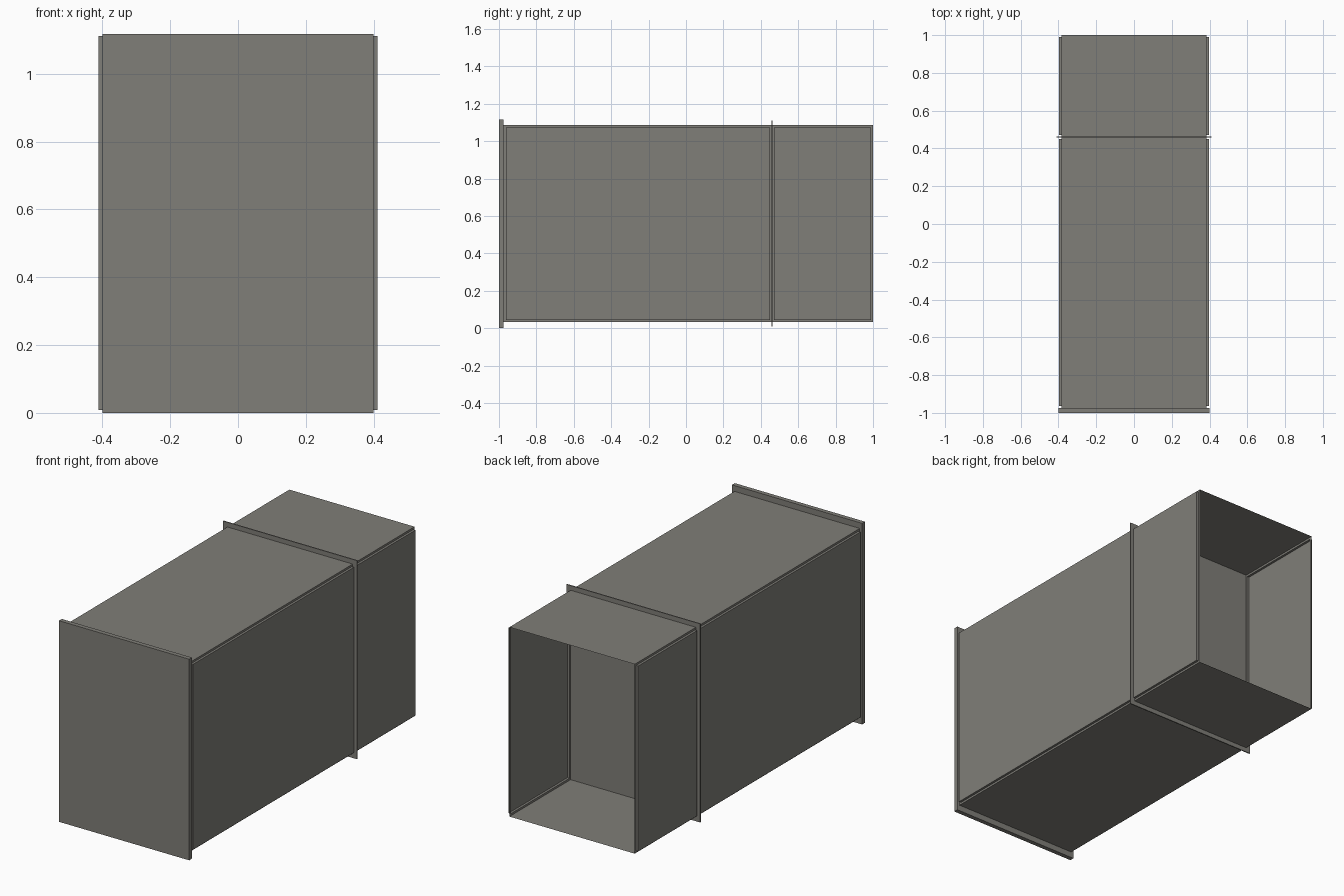
import bpy, bmesh

if "Cube" in bpy.data.objects:
    bpy.data.objects.remove(bpy.data.objects["Cube"])

grey = bpy.data.materials.new("warm grey")
grey.diffuse_color = (0.215, 0.209, 0.188, 1)
grey.use_nodes = True
grey.node_tree.nodes["Principled BSDF"].inputs["Base Color"].default_value = grey.diffuse_color

HW, Z0, Z1 = 0.385, 0.033, 1.085   # shell half width, bottom, top
FRONT, DIV, BACK = -0.975, 0.46, 1.0


def finish(name, bm):
    me = bpy.data.meshes.new(name)
    bm.to_mesh(me)
    bm.free()
    me.materials.append(grey)
    ob = bpy.data.objects.new(name, me)
    bpy.context.collection.objects.link(ob)
    return ob


def box(bm, x0, x1, y0, y1, z0, z1):
    geo = bmesh.ops.create_cube(bm, size=1)
    for v in geo["verts"]:
        v.co = ((x0 + x1) / 2 + v.co.x * (x1 - x0),
                (y0 + y1) / 2 + v.co.y * (y1 - y0),
                (z0 + z1) / 2 + v.co.z * (z1 - z0))


def plate(name, hw, y0, y1, z0, z1):
    bm = bmesh.new()
    box(bm, -hw, hw, y0, y1, z0, z1)
    return finish(name, bm)


def sleeve(name, y0, y1):
    # thin open-ended sleeve whose side faces bulge out as raised panels
    bm = bmesh.new()
    box(bm, -HW, HW, y0, y1, Z0, Z1)
    bm.normal_update()
    ends = [f for f in bm.faces if abs(f.normal.y) > 0.9]
    bmesh.ops.delete(bm, geom=ends, context='FACES_ONLY')
    bm.normal_update()
    for f in [f for f in bm.faces if abs(f.normal.x) > 0.9]:
        s = 1 if f.normal.x > 0 else -1
        bmesh.ops.inset_region(bm, faces=[f], thickness=0.016, use_boundary=True)
        ext = bmesh.ops.extrude_discrete_faces(bm, faces=[f])
        for v in ext["faces"][0].verts:
            v.co.x += s * 0.013
    return finish(name, bm)


# front face plate, rear divider flange and the two sleeve sections
plate("front_plate", 0.4, -1.0, FRONT, 0.0, 1.117)
plate("divider_flange", 0.411, DIV - 0.003, DIV + 0.003, 0.008, 1.111)
sleeve("long_sleeve", FRONT, DIV)
sleeve("rear_sleeve", DIV, BACK)
